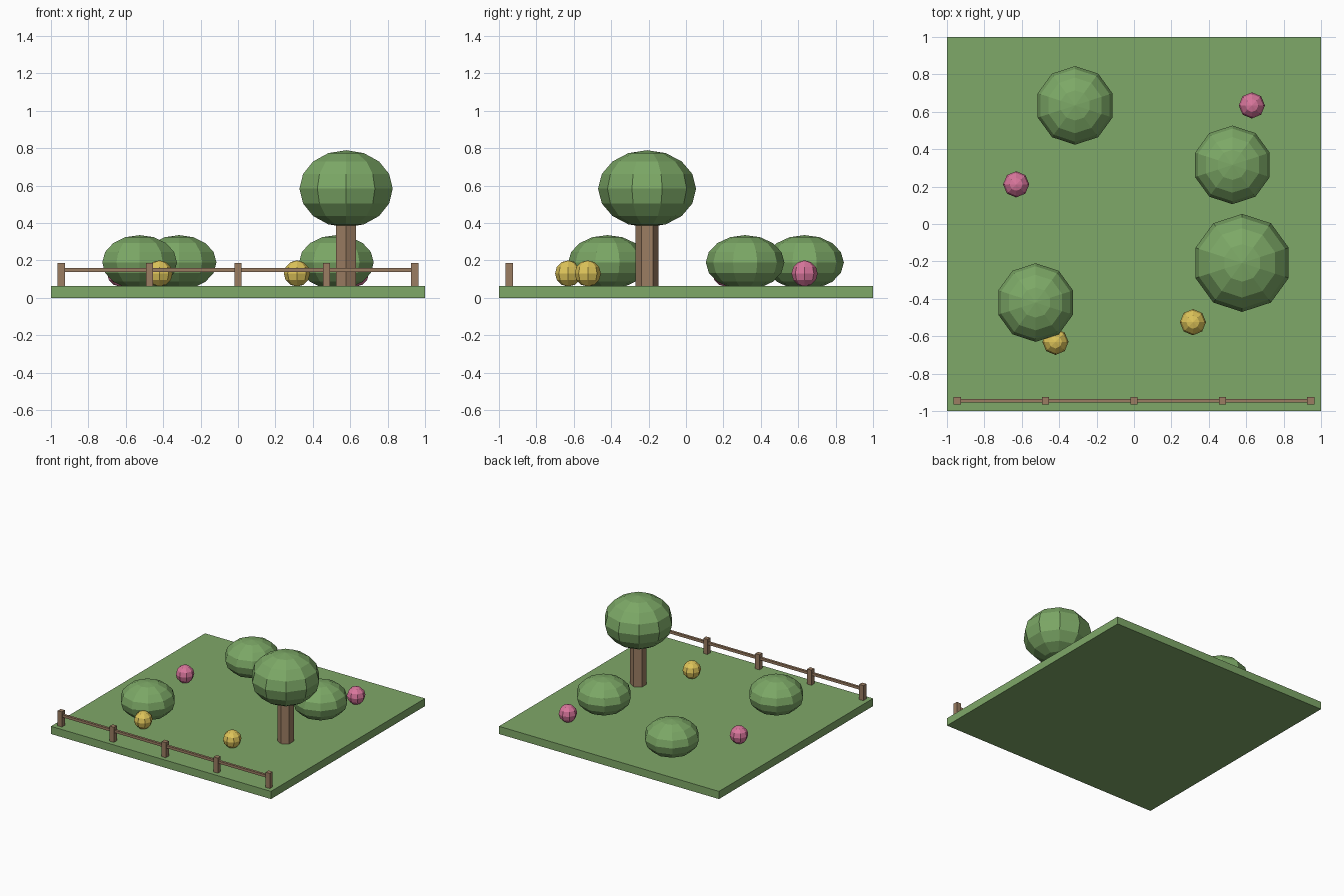
import bpy
from mathutils import Matrix

cube = bpy.data.objects.get("Cube")
if cube:
    bpy.data.objects.remove(cube, do_unlink=True)

GROUND = 0.063


def material(name, rgb):
    mat = bpy.data.materials.new(name)
    mat.use_nodes = True
    mat.diffuse_color = (*rgb, 1)
    mat.node_tree.nodes["Principled BSDF"].inputs["Base Color"].default_value = (*rgb, 1)
    return mat


grass = material("grass green", (0.212, 0.392, 0.138))
leaf = material("leaf green", (0.202, 0.392, 0.133))
wood = material("wood brown", (0.328, 0.205, 0.122))
yellow = material("flower yellow", (0.73, 0.552, 0.102))
pink = material("flower pink", (0.694, 0.181, 0.332))


def finish(name, mat):
    obj = bpy.context.object
    obj.name = name
    obj.data.materials.append(mat)
    return obj


def box(name, size, x, y, bottom, mat):
    bpy.ops.mesh.primitive_cube_add(size=1, location=(x, y, bottom + size[2] / 2))
    obj = finish(name, mat)
    obj.data.transform(Matrix.Diagonal((*size, 1)))
    return obj


def ball(name, x, y, z, radius, height, segments, rings, mat):
    """Faceted ball, squashed to the given half height."""
    bpy.ops.mesh.primitive_uv_sphere_add(
        segments=segments, ring_count=rings, radius=radius, location=(x, y, z))
    obj = finish(name, mat)
    obj.data.transform(Matrix.Diagonal((1, 1, height / radius, 1)))
    return obj


# Lawn slab
box("lawn", (2, 2, GROUND), 0, 0, 0, grass)

# Tree
tree_x, tree_y = 0.578, -0.208
trunk_height = 0.36
bpy.ops.mesh.primitive_cylinder_add(
    vertices=6, radius=0.062, depth=trunk_height,
    location=(tree_x, tree_y, GROUND + trunk_height / 2))
finish("tree_trunk", wood)
ball("tree_crown", tree_x, tree_y, 0.583, 0.262, 0.206, 10, 8, leaf)

# Bushes, sunk slightly into the lawn
for i, (x, y) in enumerate([(-0.315, 0.634), (0.526, 0.316), (-0.526, -0.42)]):
    ball(f"bush_{i + 1}", x, y, 0.189, 0.21, 0.146, 10, 8, leaf)

# Round flowers resting on the lawn
flowers = [("yellow", yellow, 0.315, -0.525), ("yellow", yellow, -0.42, -0.63),
           ("pink", pink, 0.63, 0.634), ("pink", pink, -0.63, 0.212)]
for i, (colour, mat, x, y) in enumerate(flowers):
    ball(f"{colour}_flower_{i + 1}", x, y, 0.13, 0.07, 0.07, 8, 6, mat)

# Fence along the front edge
FENCE = 0.945
for i in range(5):
    box(f"fence_post_{i + 1}", (0.038, 0.038, 0.124), (i / 2 - 1) * FENCE, -FENCE, GROUND, wood)
box("fence_rail", (2 * FENCE, 0.02, 0.021), 0, -FENCE, 0.139, wood)
